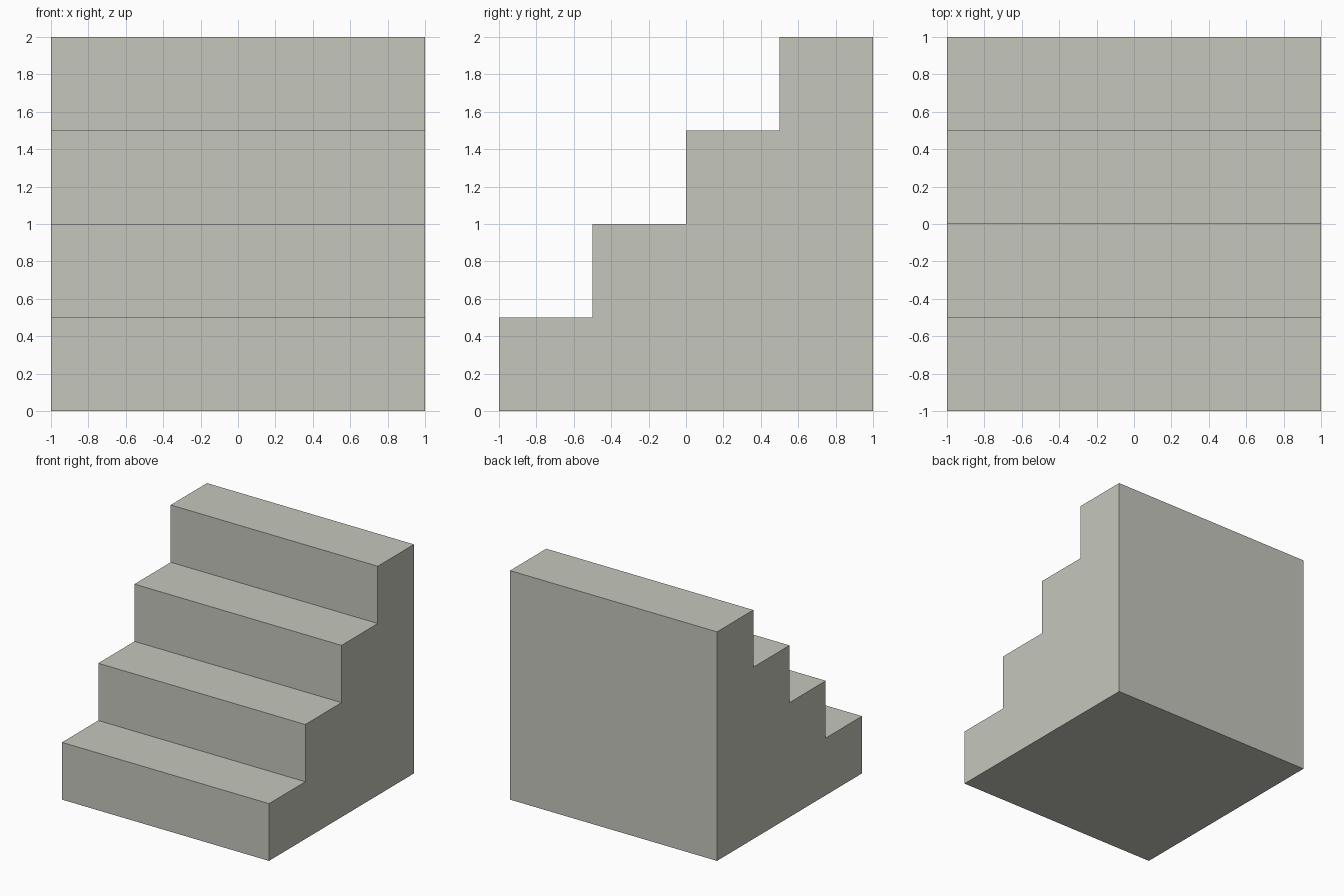
import bpy
import bmesh

if "Cube" in bpy.data.objects:
    bpy.data.objects.remove(bpy.data.objects["Cube"])

STEPS, SIZE = 4, 2.0
D = SIZE / STEPS

# Warm grey stone colour
stone = bpy.data.materials.new("warm_grey")
stone.diffuse_color = (0.56, 0.565, 0.5, 1.0)
stone.use_nodes = True
stone.node_tree.nodes["Principled BSDF"].inputs["Base Color"].default_value = stone.diffuse_color

# Stepped side profile in (y, z), rising towards the back
profile = [(-1.0, 0.0)]
for i in range(STEPS):
    y, z = -1.0 + i * D, (i + 1) * D
    profile += [(y, z), (y + D, z)]
profile.append((1.0, 0.0))

# Extrude the profile across the full width
bm = bmesh.new()
side = bm.faces.new([bm.verts.new((-1.0, y, z)) for y, z in profile])
ext = bmesh.ops.extrude_face_region(bm, geom=[side], use_keep_orig=True)
moved = [g for g in ext["geom"] if isinstance(g, bmesh.types.BMVert)]
bmesh.ops.translate(bm, verts=moved, vec=(SIZE, 0, 0))
bmesh.ops.recalc_face_normals(bm, faces=bm.faces)

mesh = bpy.data.meshes.new("staircase")
bm.to_mesh(mesh)
bm.free()
mesh.materials.append(stone)
stairs = bpy.data.objects.new("staircase", mesh)
bpy.context.collection.objects.link(stairs)
